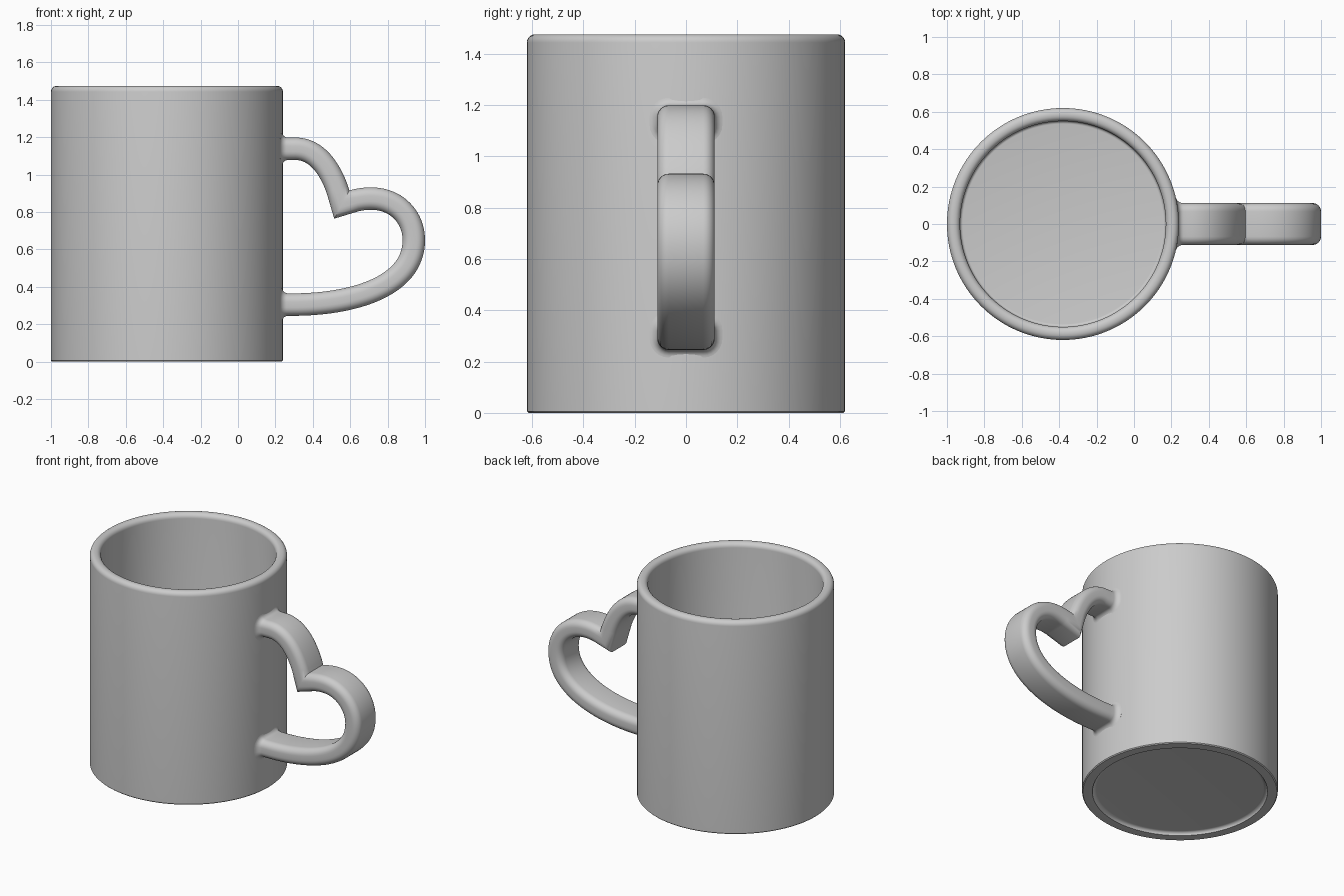
import bpy, bmesh, math
from mathutils import Vector

if "Cube" in bpy.data.objects:
    bpy.data.objects.remove(bpy.data.objects["Cube"])

CX, R, H = -0.38, 0.62, 1.475      # mug axis, outer radius, height
HALF_W, HALF_T, CORNER = 0.112, 0.06, 0.045   # handle cross-section
FILLET = 0.03                      # flare where the handle meets the wall


def finish(bm, name):
    bmesh.ops.recalc_face_normals(bm, faces=bm.faces[:])
    me = bpy.data.meshes.new(name)
    bm.to_mesh(me)
    bm.free()
    ob = bpy.data.objects.new(name, me)
    bpy.context.collection.objects.link(ob)
    bpy.ops.object.select_all(action='DESELECT')
    bpy.context.view_layer.objects.active = ob
    ob.select_set(True)
    bpy.ops.object.shade_smooth_by_angle(angle=math.radians(32))
    return ob


def arc(cx, cz, r, a0, a1, n=6):
    return [(cx + r * math.cos(math.radians(a0 + (a1 - a0) * i / n)),
             cz + r * math.sin(math.radians(a0 + (a1 - a0) * i / n))) for i in range(n + 1)]


# mug body: lathed profile from underside recess, over the rim, to the inner floor
rim = 0.032
profile = [(0, 0.022), (0.53, 0.022)] + arc(0.53, -0.003, 0.025, 80, 7, 5) + [(0.556, 0), (0.614, 0), (R, 0.006)]
profile += arc(R - rim, H - rim, rim, 0, 90) + arc(0.55 + rim, H - rim, rim, 90, 180)
profile += arc(0.535, 0.095, 0.015, 0, -90, 4) + [(0, 0.08)]
bm = bmesh.new()
pv = [bm.verts.new((CX + r, 0, z)) for r, z in profile]
pe = [bm.edges.new(p) for p in zip(pv, pv[1:])]
bmesh.ops.spin(bm, geom=pv + pe, cent=(CX, 0, 0), axis=(0, 0, 1),
               angle=math.tau, steps=128, use_merge=False)
bmesh.ops.remove_doubles(bm, verts=bm.verts[:], dist=1e-5)
finish(bm, "mug_body")


# handle: rounded rectangle swept along a half-heart path
def section(grow=0.0):
    w, t, c = HALF_W + grow, HALF_T + grow, CORNER + grow
    pts = []
    for sx, sy, a in ((1, 1, 0), (-1, 1, 90), (-1, -1, 180), (1, -1, 270)):
        pts += arc(sx * (w - c), sy * (t - c), c, a, a + 90, 6)
    return pts


def bezier(p, n):
    a, b, c, d = (Vector(q) for q in p)
    out = []
    for i in range(n + 1):
        t = i / n
        s = 1 - t
        pos = a * s**3 + b * 3 * s * s * t + c * 3 * s * t * t + d * t**3
        tan = ((b - a) * s * s + (c - b) * 2 * s * t + (d - c) * t * t).normalized()
        out.append((pos, Vector((-tan.y, tan.x))))
    return out


notch = Vector((0.555, 0.84))
upper = bezier([(0.29, 1.138), (0.45, 1.15), (0.525, 0.965), notch], 24)
lower = bezier([notch, (0.61, 0.86), (0.66, 0.872), (0.71, 0.872)], 10)
lower += bezier([(0.71, 0.872), (0.85, 0.872), (0.94, 0.77), (0.94, 0.65)], 20)[1:]
lower += bezier([(0.94, 0.65), (0.94, 0.395), (0.60, 0.305), (0.29, 0.305)], 32)[1:]
# mitred ring at the heart's notch
n1, n2 = upper[-1][1], lower[0][1]
miter = (n1 + n2).normalized()
miter = miter / miter.dot(n1) * 0.95
clear = lambda seg: [q for q in seg if (q[0] - notch).length > 0.075]
path = clear(upper) + [(notch, miter)] + clear(lower)


def wall_rings(z, flip):
    rings = []
    for d in [-0.006] + [FILLET * (1 - math.cos(math.pi / 2 * i / 6)) for i in range(7)]:
        e = FILLET - max(d, 0)
        grow = FILLET - math.sqrt(max(FILLET**2 - e * e, 0))
        rings.append([(CX + math.sqrt(R * R - y * y) + d, y, z + flip * t) for y, t in section(grow)])
    return rings


rings = wall_rings(1.138, 1)
for pos, nrm in path:
    rings.append([(pos.x + nrm.x * t, y, pos.y + nrm.y * t) for y, t in section()])
rings += wall_rings(0.305, -1)[::-1]

bm = bmesh.new()
vr = [[bm.verts.new(c) for c in ring] for ring in rings]
n = len(vr[0])
for a, b in zip(vr, vr[1:]):
    for i in range(n):
        j = (i + 1) % n
        bm.faces.new((a[i], a[j], b[j], b[i]))
bm.faces.new(vr[0])
bm.faces.new(vr[-1])
finish(bm, "heart_handle")
